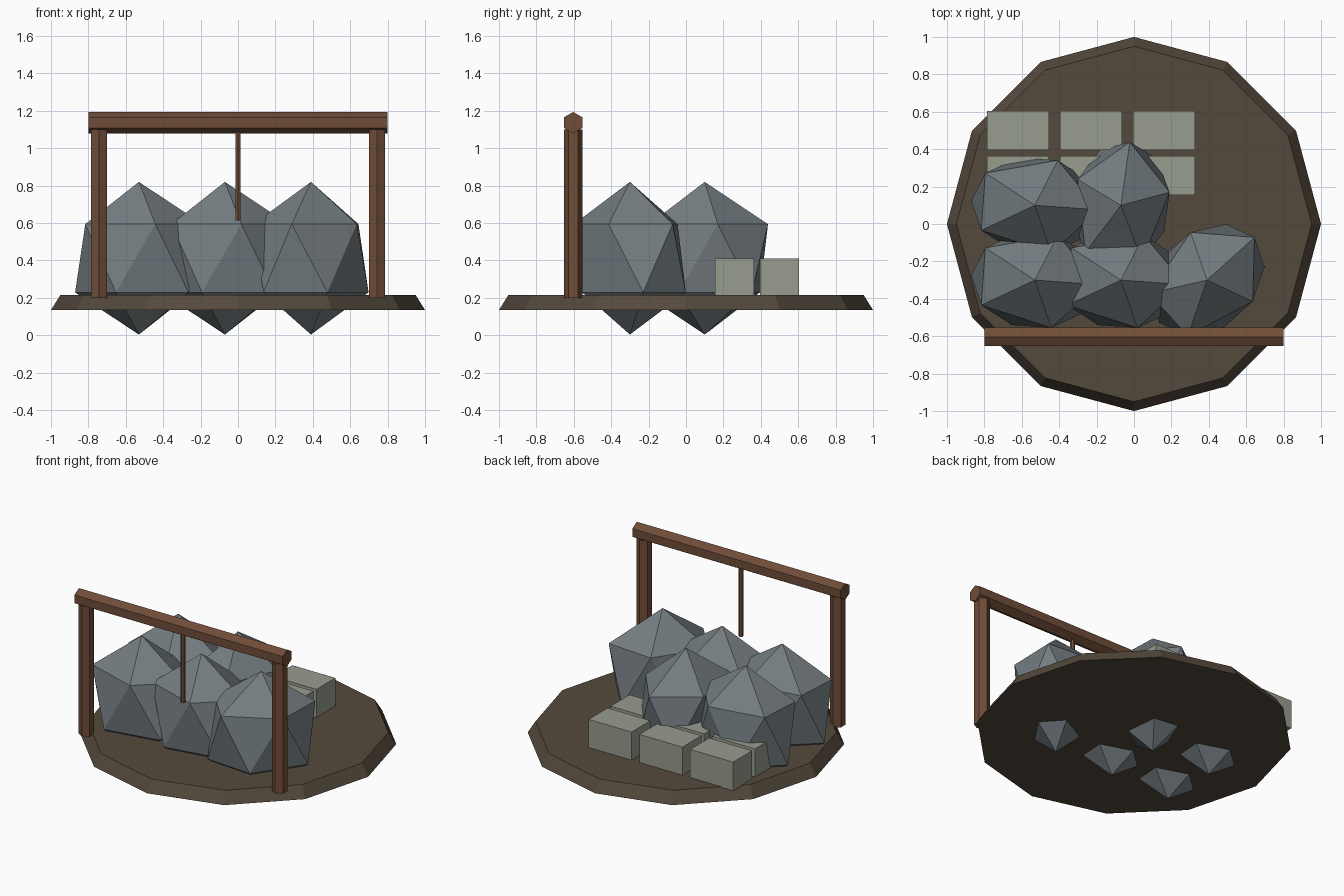
import bpy
from math import radians, pi

cube = bpy.data.objects.get("Cube")
if cube:
    bpy.data.objects.remove(cube, do_unlink=True)


def material(name, rgb):
    """Flat colour from 0-255 display values, stored as linear."""
    lin = [((c / 255 + 0.055) / 1.055) ** 2.4 for c in rgb]
    m = bpy.data.materials.new(name)
    m.use_nodes = True
    m.diffuse_color = (*lin, 1)
    bsdf = m.node_tree.nodes["Principled BSDF"]
    bsdf.inputs["Base Color"].default_value = (*lin, 1)
    bsdf.inputs["Roughness"].default_value = 0.9
    return m


EARTH = material("dark earth", (84, 73, 60))
ROCK = material("grey rock", (116, 125, 129))
STONE = material("pale cut stone", (152, 156, 143))
WOOD = material("brown timber", (112, 77, 56))


def finish(name, mat):
    ob = bpy.context.object
    ob.name = ob.data.name = name
    ob.data.materials.append(mat)
    return ob


def hex_bar(name, radius, length, loc, rot=(0, 0, 0)):
    bpy.ops.mesh.primitive_cylinder_add(vertices=6, radius=radius, depth=length,
                                        location=loc, rotation=rot)
    return finish(name, WOOD)


# Twelve-sided ground disc with a sloped rim
bpy.ops.mesh.primitive_cone_add(vertices=12, radius1=1, radius2=0.95, depth=0.08,
                                location=(0, 0, 0.175))
finish("ground_disc", EARTH)

# Boulders sunk through the disc, each turned differently
boulders = [(-0.53, -0.3, -4), (-0.07, -0.3, -4), (0.39, -0.3, 42),
            (-0.53, 0.1, -4), (-0.07, 0.1, 82)]
for i, (x, y, turn) in enumerate(boulders, 1):
    bpy.ops.mesh.primitive_ico_sphere_add(subdivisions=1, radius=1,
                                          location=(x, y, 0.412),
                                          rotation=(0, 0, radians(turn)))
    rock = finish(f"boulder_{i}", ROCK)
    rock.scale = (0.382, 0.292, 0.408)

# Two rows of cut stone blocks
for row, y in enumerate((0.26, 0.5)):
    for col in range(3):
        bpy.ops.mesh.primitive_cube_add(size=1, location=(-0.62 + 0.39 * col, y, 0.31))
        block = finish(f"stone_block_{row * 3 + col + 1}", STONE)
        block.scale = (0.33, 0.208, 0.2)

# Timber frame: posts, crossbeam and hanging rod
for side, x in (("right", -0.743), ("left", 0.743)):
    hex_bar(f"{side}_post", 0.05, 0.9, (x, -0.603, 0.65))
beam = hex_bar("crossbeam", 0.057, 1.6, (0, -0.603, 1.137), (0, pi / 2, 0))
# Turn the beam so that one ridge points up
beam.rotation_euler = (pi / 2, 0, pi / 2)
hex_bar("hanging_rod", 0.016, 0.49, (0, -0.603, 0.86))
